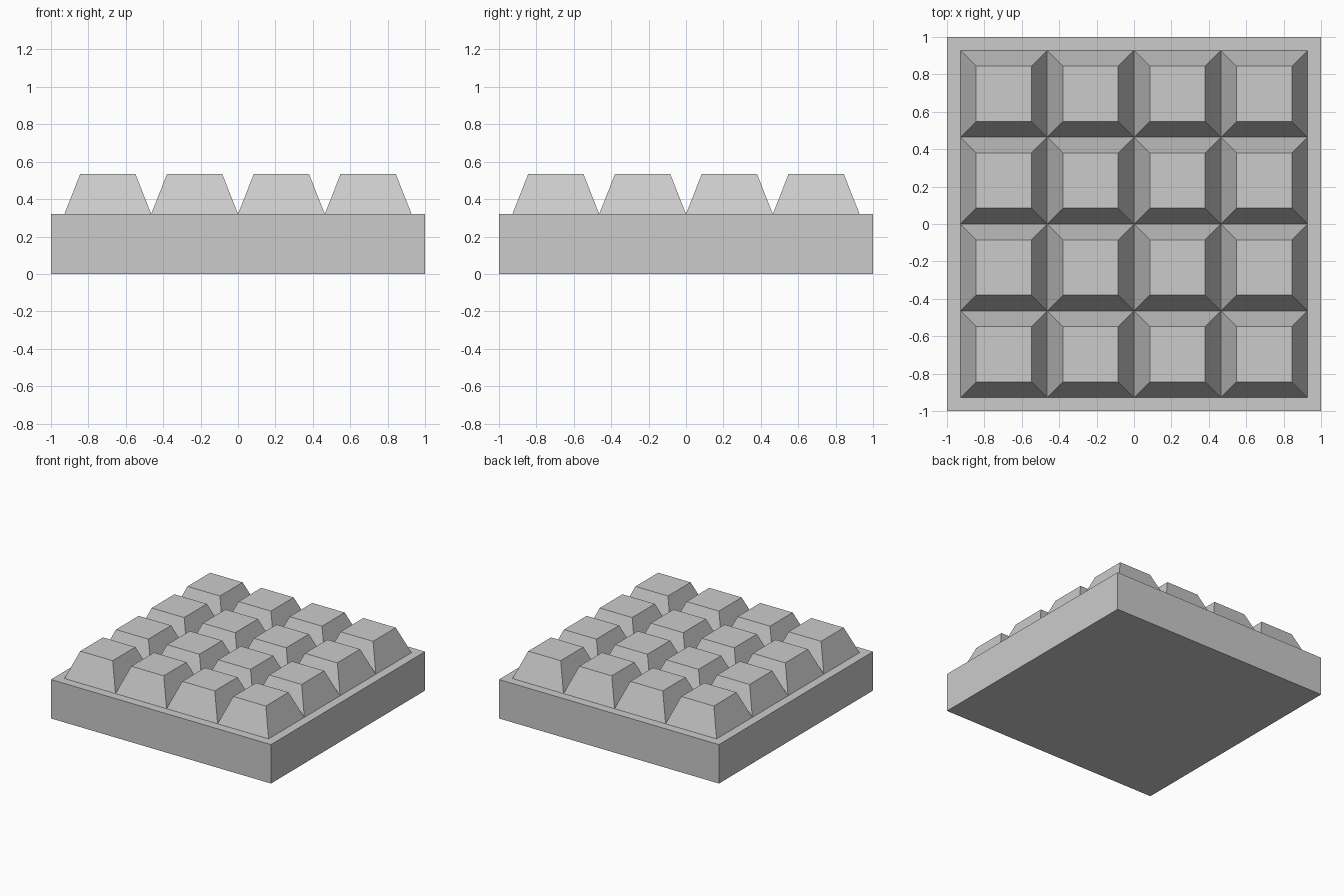
import bpy, bmesh

if "Cube" in bpy.data.objects:
    bpy.data.objects.remove(bpy.data.objects["Cube"])

BASE_H = 0.32
TOP_H = 0.535
PITCH = 0.464


def frustum(name, x, y, z0, z1, bottom, top):
    """Square block tapering from bottom width to top width."""
    bm = bmesh.new()
    bmesh.ops.create_cube(bm, size=1)
    for v in bm.verts:
        width = top if v.co.z > 0 else bottom
        v.co.x *= width
        v.co.y *= width
        v.co.z = z1 if v.co.z > 0 else z0
    mesh = bpy.data.meshes.new(name)
    bm.to_mesh(mesh)
    bm.free()
    obj = bpy.data.objects.new(name, mesh)
    obj.location = (x, y, 0)
    bpy.context.collection.objects.link(obj)
    return obj


# Solid square base
frustum("base", 0, 0, 0, BASE_H, 2, 2)

# 4 x 4 grid of tapered keys, touching at their feet
for row in range(4):
    for col in range(4):
        frustum(f"key_{row + 1}_{col + 1}", (col - 1.5) * PITCH, (row - 1.5) * PITCH,
                BASE_H, TOP_H, PITCH, 0.295)
